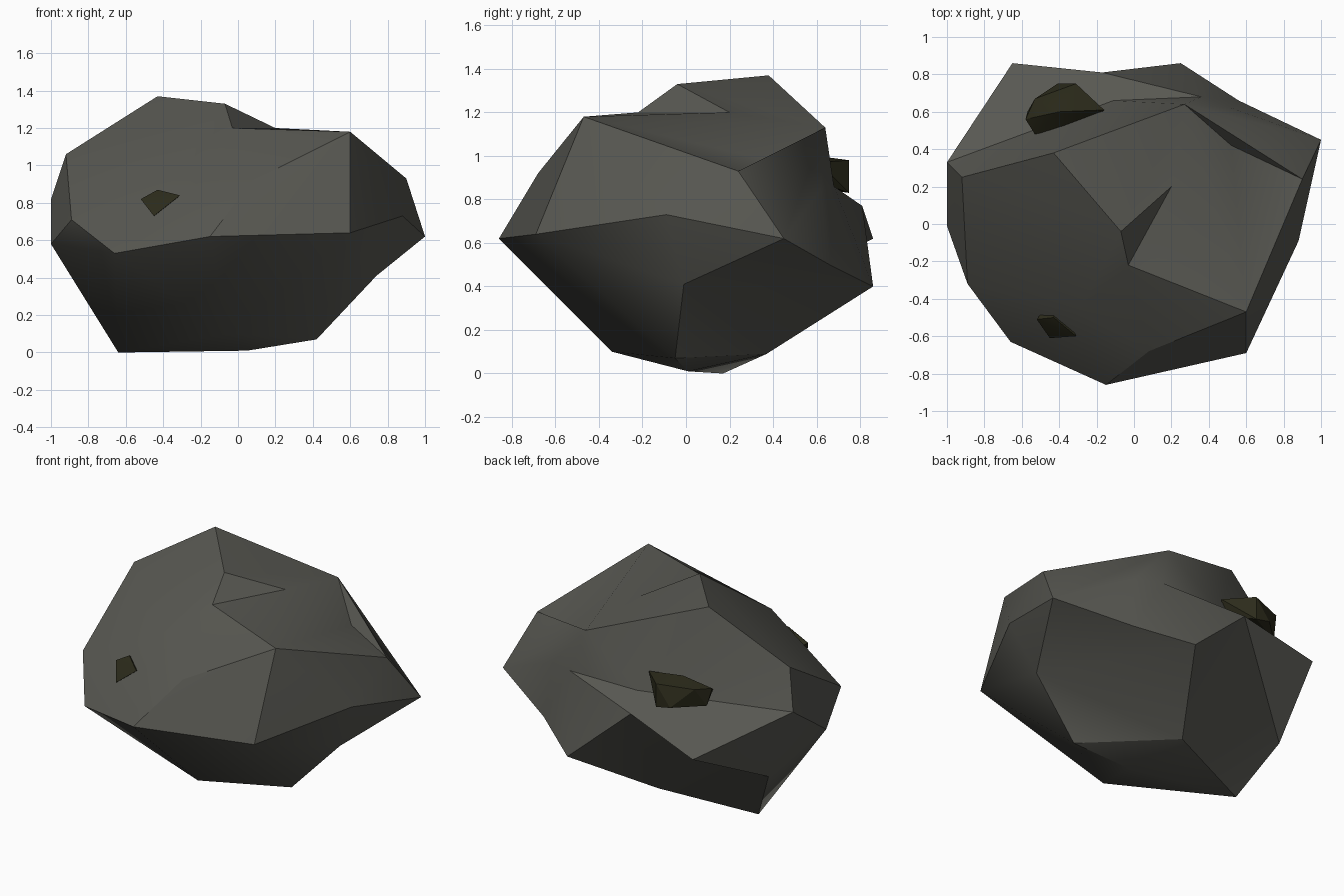
import bpy, bmesh, math
from mathutils import Vector

# Remove the default cube
default_cube = bpy.data.objects.get("Cube")
if default_cube:
    bpy.data.objects.remove(default_cube, do_unlink=True)


def make_material(name, colour):
    material = bpy.data.materials.new(name)
    material.use_nodes = True
    material.diffuse_color = colour
    shader = material.node_tree.nodes["Principled BSDF"]
    shader.inputs["Base Color"].default_value = colour
    shader.inputs["Roughness"].default_value = 0.9
    return material


def hull(corners):
    """Chiselled solid wrapped around corners given in hundredths."""
    bm = bmesh.new()
    verts = [bm.verts.new(Vector(corner) / 100) for corner in corners]
    bmesh.ops.convex_hull(bm, input=verts)
    return bm, verts


def carve(bm, corners, region, target):
    """Replace the faces inside a region with a fan around a new corner."""
    inside = {corners[name] for name in region.split()}
    old = [f for f in bm.faces if inside.issuperset(f.verts)]
    rim = [e for e in {e for f in old for e in f.edges}
           if sum(f in old for f in e.link_faces) == 1]
    rim = [tuple(e.verts) for e in rim]
    bmesh.ops.delete(bm, geom=old, context='FACES_KEEP_BOUNDARY')
    hub = bm.verts.new(Vector(target) / 100)
    for start, end in rim:
        bm.faces.new((start, end, hub))
    return hub


def finish(bm, name, material, angle):
    loose = [v for v in bm.verts if not v.link_faces]
    bmesh.ops.delete(bm, geom=loose, context='VERTS')
    bmesh.ops.recalc_face_normals(bm, faces=list(bm.faces))
    mesh = bpy.data.meshes.new(name)
    bm.to_mesh(mesh)
    bm.free()
    mesh.materials.append(material)
    obj = bpy.data.objects.new(name, mesh)
    bpy.context.collection.objects.link(obj)
    bpy.ops.object.select_all(action='DESELECT')
    obj.select_set(True)
    bpy.context.view_layer.objects.active = obj
    bpy.ops.object.shade_smooth_by_angle(angle=math.radians(angle))


stone = make_material("grey stone", (0.096, 0.096, 0.083, 1))
ore = make_material("dark ore", (0.025, 0.024, 0.011, 1))

# Outermost corners of the boulder: crown, waist and underside
crown = dict(shoulder=(60, -47, 118), crest=(-7, -4, 133),
             peak=(-43, 38, 137), temple=(-92, 25, 106),
             nape=(27, 64, 113), cheek=(90, 24, 93), rib=(52, 62, 85),
             brow=(8, -68, 92), cap=(-29, -46, 100))
waist = dict(chin=(60, -69, 64), prow=(-15, -86, 62), jaw=(-66, -63, 53),
             flank=(-89, -32, 71), hip=(-100, -1, 58), shelf=(-100, 33, 82),
             heel=(-65, 86, 62), tail=(25, 86, 40),
             elbow=(100, 45, 62), ridge=(88, -9, 73))
underside = dict(keel=(42, -5, 7), base=(5, 1, 1), bow=(-5, -34, 10),
                 foot=(-64, 17, 0), stern=(-6, 37, 9), spur=(-83, 34, 36))
outline = {**crown, **waist, **underside}
boulder, verts = hull(outline.values())
corners = dict(zip(outline, verts))

# Hollows: side, back overhang, back ledge, and the saddle by the crest
hollows = [
    ("pit", "elbow tail stern keel chin ridge", (74, -1, 41)),
    ("notch", "heel tail spur foot stern nape", (-17, 81, 77)),
    ("ledge", "shelf temple peak nape heel notch", (-11, 66, 85)),
    ("gully", "nape tail notch ledge rib", (36, 68, 86)),
    ("nick", "elbow tail pit gully rib", (56, 66, 50)),
    ("dip", "crest shoulder brow cap", (-3, -22, 120)),
    ("saddle", "crest shoulder nape dip", (20, 20, 120)),
    ("valley", "nape cheek shoulder rib", (52, 42, 97)),
]
for name, region, target in hollows:
    corners[name] = carve(boulder, corners, region, target)
finish(boulder, "boulder", stone, 30)

# Ore chunks set into the front face and the back ledge
front_ore = hull([(-52, -51, 82), (-43, -50, 87), (-31, -60, 84),
                  (-45, -61, 73), (-40, -35, 75)])[0]
finish(front_ore, "front_ore", ore, 20)

back_ore = hull([(-16, 61, 97), (-40, 60, 100), (-58, 56, 95), (-57, 60, 85),
                 (-41, 75, 85), (-31, 75, 83), (-31, 75, 98), (-53, 67, 97),
                 (-53, 48, 90), (-20, 55, 90)])[0]
finish(back_ore, "back_ore", ore, 20)
